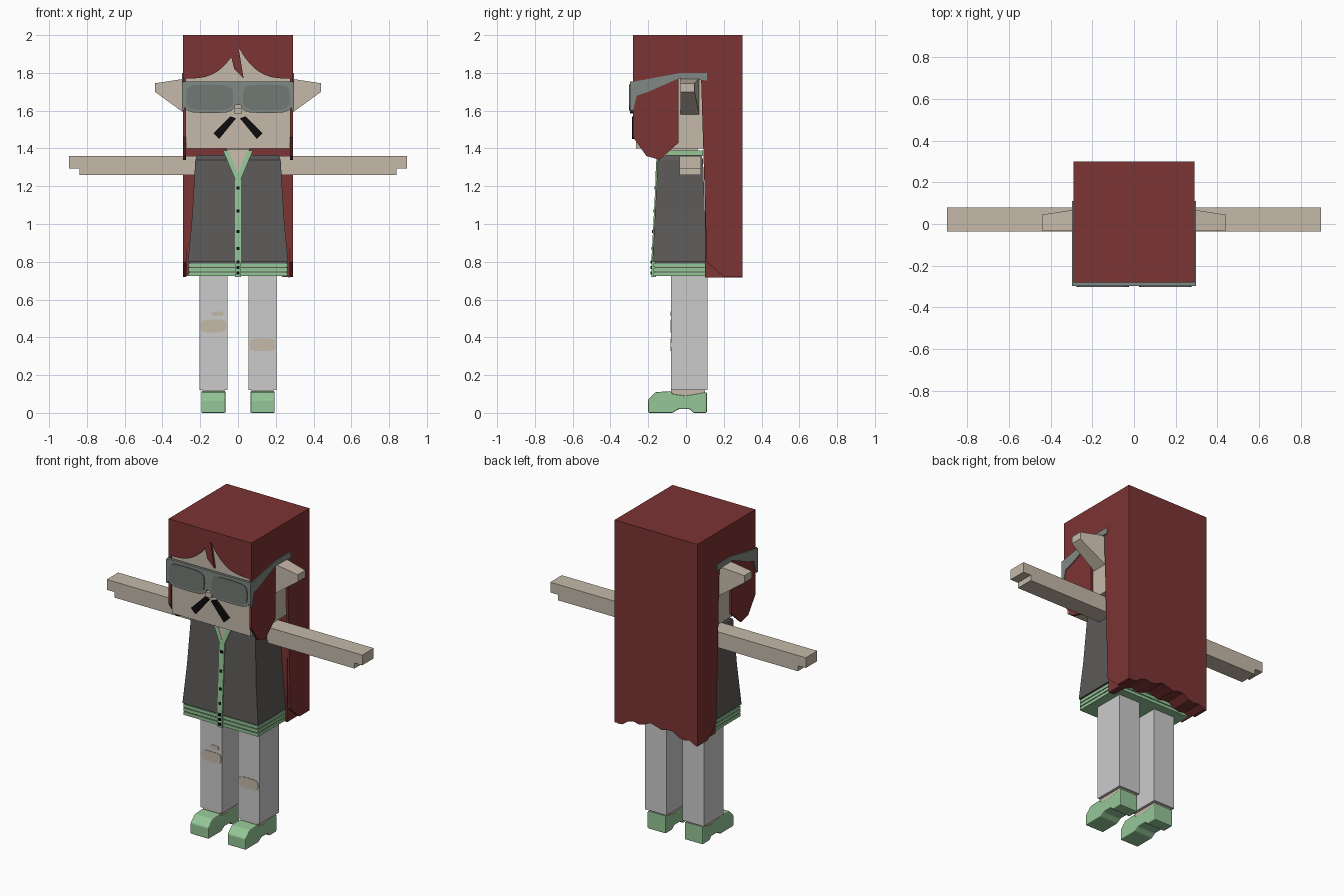
import bpy
import bmesh
from math import sin, cos, pi, copysign

cube = bpy.data.objects.get("Cube")
if cube:
    bpy.data.objects.remove(cube, do_unlink=True)

# Shared levels and edges
CROWN, BROW, CHIN, HEM, KNEE = 2, 1.77, 1.4, .72, .46
HAIR_HALF, HAIR_FRONT, HAIR_BACK = .29, -.28, .3
HEAD_HALF, HEAD_BACK = .275, .1
FACE = HAIR_FRONT + .014
PLATE = .006
GLASSES = HAIR_FRONT - .016
SIDES = (("left", 1), ("right", -1))


def material(name, red, green, blue):
    color = (red, green, blue, 1)
    mat = bpy.data.materials.new(name)
    mat.use_nodes = True
    mat.diffuse_color = color
    mat.node_tree.nodes["Principled BSDF"].inputs["Base Color"].default_value = color
    return mat


hair_red = material("hair red", .2, .033, .033)
skin = material("skin", .56, .49, .4)
charcoal = material("charcoal cloth", .107, .102, .1)
mint = material("mint green", .3, .57, .31)
light_grey = material("light grey cloth", .6, .6, .6)
frame_grey = material("glasses frame", .22, .25, .23)
lens_grey = material("lens grey", .165, .19, .175)
black = material("black", .004, .004, .004)


def loft(name, rings, mat):
    """Join rings of equal length into a closed solid."""
    bm = bmesh.new()
    loops = [[bm.verts.new(point) for point in ring] for ring in rings]
    count = len(loops[0])
    for lower, upper in zip(loops, loops[1:]):
        for i in range(count):
            j = (i + 1) % count
            bm.faces.new((lower[i], lower[j], upper[j], upper[i]))
    bm.faces.new(loops[0][::-1])
    bm.faces.new(loops[-1])
    bmesh.ops.recalc_face_normals(bm, faces=bm.faces)
    mesh = bpy.data.meshes.new(name)
    bm.to_mesh(mesh)
    bm.free()
    mesh.materials.append(mat)
    obj = bpy.data.objects.new(name, mesh)
    bpy.context.collection.objects.link(obj)
    return obj


def side_profile(name, outline, inner, outer, mat):
    """Extrude a (y, z) outline across x."""
    return loft(name, [[(x, y, z) for y, z in outline] for x in (inner, outer)], mat)


def front_profile(name, outline, front, back, mat, lean=lambda z: 0):
    """Extrude an (x, z) outline across y, optionally following a sloped front."""
    return loft(name, [[(x, y + lean(z), z) for x, z in outline] for y in (front, back)], mat)


def rect(left, right, low, high):
    return [(left, low), (right, low), (right, high), (left, high)]


def box(name, half, front, back, low, high, mat, middle=0):
    """Block of the given half width around x = middle."""
    return front_profile(name, rect(middle - half, middle + half, low, high), front, back, mat)


def rounded(x, z, half_width, half_height, steps=16):
    """Rounded rectangle outline."""
    def soft(value):
        return copysign(abs(value) ** .5, value)
    angles = [2 * pi * i / steps for i in range(steps)]
    return [(x + half_width * soft(cos(a)), z + half_height * soft(sin(a))) for a in angles]


def flip(outline, side):
    return [(side * x, z) for x, z in outline]


def spread(half, steps):
    """Even positions from -half to half."""
    return [half * (2 * i / steps - 1) for i in range(steps + 1)]


def chest(z):
    """Depth of the vest front at height z, upright along the hem."""
    return max(-.22 + .053 * z, -.178)


# Head, neck and nose
box("head", HEAD_HALF, FACE, HEAD_BACK, CHIN, CROWN - .03, skin)
box("neck", .06, -.1, .06, CHIN - .07, CHIN, skin)
box("nose", .02, GLASSES, FACE, 1.585, 1.615, skin)

# Hair: cap, arched fringe, loose strand and ragged back curtain
box("hair_top", HEAD_HALF, FACE, HEAD_BACK, CROWN - .04, CROWN, hair_red)
corners = [(HEAD_HALF, CROWN), (-HEAD_HALF, CROWN)]
arch = [(x, BROW + .17 * (1 - abs(x) / HEAD_HALF) ** 3) for x in spread(HEAD_HALF, 16)]
front_profile("hair_fringe", arch + corners, HAIR_FRONT, FACE, hair_red)
strand = [(-.04, 1.9), (0, 1.95), (.03, BROW), (-.02, 1.82)]
front_profile("hair_strand", strand, HAIR_FRONT, FACE, hair_red)
ragged = [(x, HEM + .05 * cos(pi / 2 * x / HEAD_HALF) + .012 * sin(45 * x))
          for x in spread(HEAD_HALF, 14)]
front_profile("hair_curtain", ragged + corners, HEAD_BACK, HAIR_BACK, hair_red)

# Hair sides open around the ear; the front lock ends in a blunt point
hair_side = [(HAIR_FRONT, CROWN), (HAIR_BACK, CROWN), (HAIR_BACK, HEM), (.2, HEM), (.11, .8),
             (.08, BROW), (-.04, BROW), (-.04, 1.43), (-.14, 1.34), (-.21, 1.36),
             (HAIR_FRONT, 1.46)]
temple = [(GLASSES, 1.75), (-.03, 1.8), (.11, 1.8), (.11, 1.76), (-.04, BROW),
          (-.2, 1.7), (-.26, 1.68), (HAIR_FRONT, 1.6), (GLASSES, 1.6)]
whisker = [(.01, 1.56), (.04, 1.57), (.13, 1.48), (.1, 1.45)]
for side, s in SIDES:
    side_profile(side + "_hair_side", hair_side, s * HEAD_HALF, s * HAIR_HALF, hair_red)
    side_profile(side + "_glasses_temple", temple, s * (HAIR_HALF - PLATE),
                 s * (HAIR_HALF + PLATE), frame_grey)
    front_profile(side + "_glasses_rim", rounded(s * .15, 1.67, .14, .083),
                  GLASSES, HAIR_FRONT, frame_grey)
    front_profile(side + "_lens", rounded(s * .15, 1.67, .125, .068),
                  GLASSES - PLATE, GLASSES, lens_grey)
    front_profile(side + "_moustache", flip(whisker, s), HAIR_FRONT - PLATE, FACE, black)
    # Ears taper outward
    root = [(s * HEAD_HALF, y, z) for y, z in rect(-.03, .07, 1.58, BROW)]
    tip = [(s * .44, y, z) for y, z in rect(-.03, .045, 1.7, 1.745)]
    loft(side + "_ear", [root, tip], skin)
box("glasses_brow", HAIR_HALF, GLASSES, HAIR_FRONT, 1.72, 1.755, frame_grey)
box("glasses_bridge", .04, GLASSES, HAIR_FRONT, 1.63, 1.74, frame_grey)

# Vest flares downward and is chamfered at the shoulders
vest = [[(x, y, z) for x, y in rect(-half, half, front, back)]
        for z, half, front, back in ((.8, .265, chest(.8), .11), (1.05, .242, chest(1.05), .1),
                                     (1.34, .226, chest(1.34), .09), (1.365, .215, -.11, .08))]
loft("vest", vest, charcoal)
box("hem_core", .257, -.165, .16, HEM + .008, .81, charcoal)
for i in range(3):
    low = HEM + .005 + i * .024
    box(f"hem_stripe_{i + 1}", .262, -.172, .168, low, low + .019, mint)

# Collar, open neck, placket and buttons
box("collar", .075, -.11, .09, 1.36, 1.39, mint)
front_profile("open_neck", [(-.06, 1.395), (.06, 1.395), (0, 1.25)],
              -PLATE, .02, skin, chest)
trim = [(.05, 1.39), (.08, 1.39), (.015, 1.235), (0, 1.235), (0, 1.265)]
for side, s in SIDES:
    front_profile(side + "_neck_trim", flip(trim, s), -.008, .01, mint, chest)
front_profile("placket", [(-.017, HEM), (.017, HEM), (.017, .8), (.017, 1.25),
                          (-.017, 1.25), (-.017, .8)], -PLATE, .02, mint, chest)
for i, z in enumerate((1.19, 1.07, .96, .87, .8, .77, .74)):
    box(f"button_{i + 1}", .008, chest(z) - .01, chest(z), z - .008, z + .008, black)

# Arms with a stepped fingertip, legs, ankles and arched shoes
arm = [(.2, 1.26), (.84, 1.26), (.84, 1.295), (.895, 1.295), (.895, 1.36), (.2, 1.36)]
shoe = [(-.2, 0), (-.2, .07), (-.16, .11), (-.08, .115), (-.07, .1), (0, .09), (.11, .11),
        (.11, 0), (.04, 0), (.02, .02), (-.04, .02), (-.07, 0)]
for side, s in SIDES:
    middle = s * .13
    front_profile(side + "_arm", flip(arm, s), -.035, .08, skin)
    box(side + "_leg", .075, -.08, .115, .12, .74, light_grey, middle)
    box(side + "_ankle", .058, -.08, .1, .06, .13, skin, middle)
    foot = side_profile(side + "_shoe", shoe, middle - .064, middle + .064, mint)
    softened = foot.modifiers.new("soft edges", "BEVEL")
    softened.width = PLATE
    softened.segments = 2

# Torn knees
for name, x, z, half_width, half_height in (("right_knee_tear", -.13, KNEE, .07, .034),
                                            ("right_knee_slit", -.11, KNEE + .065, .032, .013),
                                            ("left_knee_tear", .13, KNEE - .1, .07, .034)):
    front_profile(name, rounded(x, z, half_width, half_height, 10), -.083, -.078, skin)
